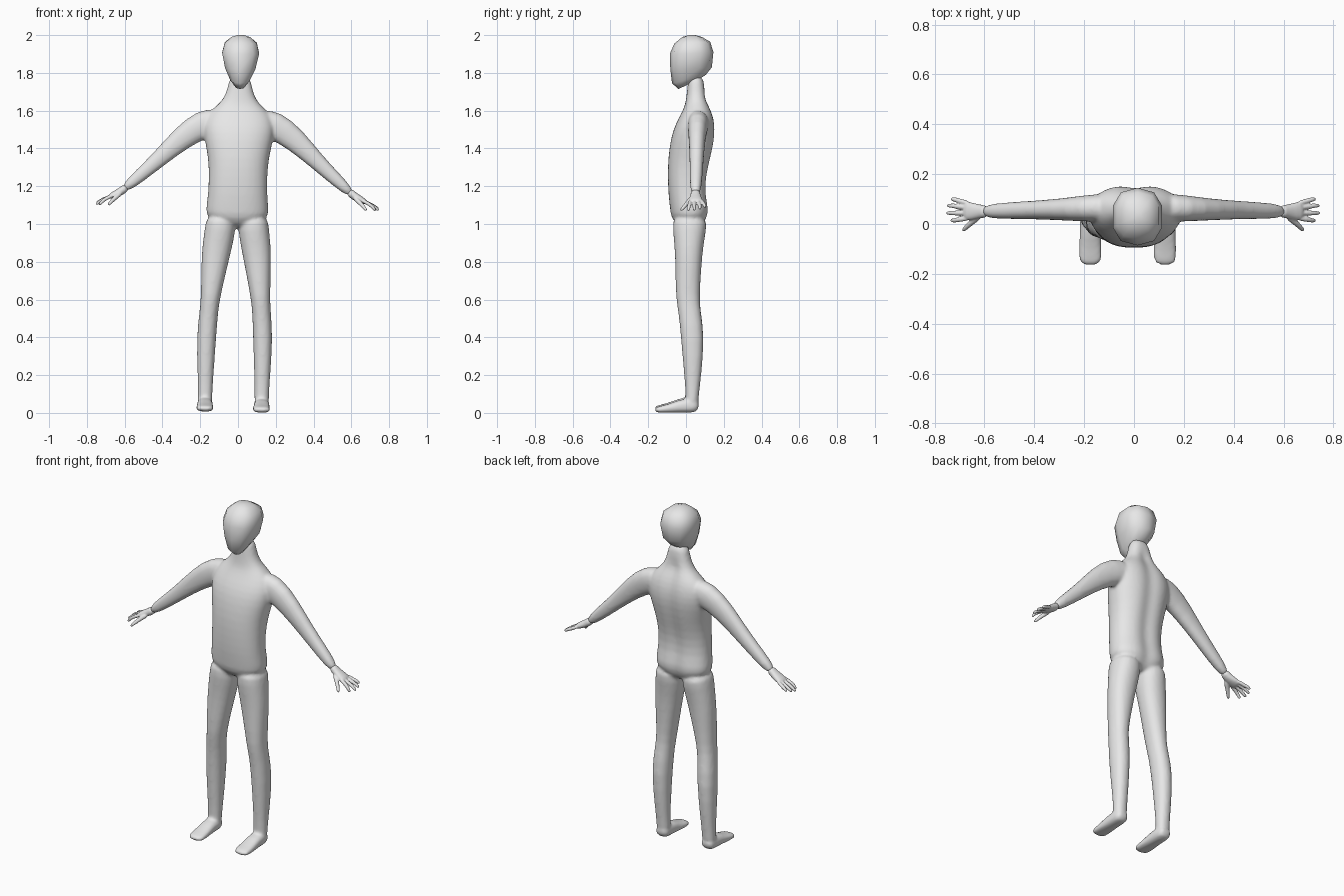
import bpy, bmesh, math
from mathutils import Vector, Matrix

# The whole figure leans very slightly sideways
PIVOT = Matrix.Translation((0, 0, 1.24))
TILT = PIVOT @ Matrix.Rotation(0.021, 4, 'Y') @ PIVOT.inverted()

skin = bpy.data.materials.new("plain grey")
skin.diffuse_color = (0.8, 0.8, 0.8, 1)


def sq(t, n):
    """Point on a rounded-square outline."""
    c, s = math.cos(t), math.sin(t)
    return (math.copysign(abs(c) ** (2 / n), c), math.copysign(abs(s) ** (2 / n), s))


def loft(bm, rings):
    """Skin a list of point rings and close both ends."""
    loops = [[bm.verts.new(p) for p in ring] for ring in rings]
    n = len(loops[0])
    for a, b in zip(loops, loops[1:]):
        for i in range(n):
            j = (i + 1) % n
            bm.faces.new((a[i], a[j], b[j], b[i]))
    bm.faces.new(loops[0][::-1])
    bm.faces.new(loops[-1])


def tube(bm, pts, side=1, hint=(0, 1, 0), n=16, power=2.2):
    """Limb along (x, y, z, radius across, radius along hint)."""
    centres = [Vector((p[0] * side, p[1], p[2])) for p in pts]
    rings = []
    for i, (c, p) in enumerate(zip(centres, pts)):
        d = (centres[min(i + 1, len(pts) - 1)] - centres[max(i - 1, 0)]).normalized()
        v = Vector(hint)
        v = (v - d * v.dot(d)).normalized()
        u = d.cross(v)
        ring = []
        for k in range(n):
            a, b = sq(2 * math.pi * k / n, power)
            ring.append(c + u * a * p[3] + v * b * p[4])
        rings.append(ring)
    loft(bm, rings)


def finish(bm, name, voxel=None, smooth=6):
    bm.transform(TILT)
    bmesh.ops.recalc_face_normals(bm, faces=bm.faces)
    me = bpy.data.meshes.new(name)
    bm.to_mesh(me)
    bm.free()
    me.materials.append(skin)
    me.polygons.foreach_set("use_smooth", [True] * len(me.polygons))
    ob = bpy.data.objects.new(name, me)
    bpy.context.collection.objects.link(ob)
    if voxel:
        # round the lofts, fuse them, then soften the joins
        ob.modifiers.new("round", 'SUBSURF').levels = 1
        ob.modifiers["round"].render_levels = 1
        r = ob.modifiers.new("fuse", 'REMESH')
        r.mode = 'VOXEL'
        r.voxel_size = voxel
        r.use_smooth_shade = True
        s = ob.modifiers.new("soften", 'SMOOTH')
        s.factor = 0.5
        s.iterations = smooth
    return ob


# Torso and neck: height, front y, back y, half width
TORSO = [(0.975, -0.03, 0.07, 0.06), (1.03, -0.08, 0.118, 0.165), (1.08, -0.084, 0.127, 0.166),
         (1.15, -0.093, 0.108, 0.157), (1.25, -0.097, 0.111, 0.154), (1.35, -0.095, 0.136, 0.16),
         (1.45, -0.081, 0.157, 0.183), (1.52, -0.06, 0.159, 0.19), (1.58, -0.028, 0.147, 0.17),
         (1.625, -0.006, 0.127, 0.12), (1.66, 0.0, 0.11, 0.085), (1.72, 0.008, 0.1, 0.064),
         (1.79, 0.012, 0.09, 0.054)]
body = bmesh.new()
rings = []
for z, yf, yb, w in TORSO:
    groove = 0.018 if 1.0 < z < 1.7 else 0.0
    ring = []
    for k in range(32):
        a, b = sq(2 * math.pi * k / 32, 2.3)
        x, y = a * w, (yf + yb) / 2 + b * (yb - yf) / 2
        if b > 0:  # spine hollow
            y -= groove * math.exp(-(x / 0.035) ** 2)
        ring.append((x, y, z))
    rings.append(ring)
loft(body, rings)

LEG = [(0.086, 0.022, 1.05, 0.078, 0.095), (0.088, 0.018, 0.97, 0.083, 0.09),
       (0.103, 0.015, 0.88, 0.08, 0.077), (0.116, 0.013, 0.78, 0.071, 0.07),
       (0.132, 0.008, 0.61, 0.051, 0.064), (0.14, 0.02, 0.53, 0.05, 0.059),
       (0.15, 0.036, 0.4, 0.053, 0.064), (0.15, 0.036, 0.2, 0.043, 0.046),
       (0.15, 0.033, 0.1, 0.038, 0.035), (0.15, 0.031, 0.03, 0.042, 0.036)]
FOOT = [(0.15, 0.067, 0.03, 0.03, 0.02), (0.15, 0.045, 0.041, 0.042, 0.038),
        (0.15, -0.02, 0.041, 0.042, 0.038), (0.15, -0.07, 0.03, 0.045, 0.027),
        (0.15, -0.12, 0.023, 0.048, 0.02), (0.15, -0.15, 0.02, 0.045, 0.016),
        (0.15, -0.165, 0.018, 0.032, 0.011)]
ARM = [(0.09, 0.068, 1.545, 0.07, 0.06), (0.19, 0.063, 1.53, 0.08, 0.055),
       (0.3, 0.058, 1.452, 0.064, 0.044), (0.42, 0.056, 1.335, 0.044, 0.037),
       (0.52, 0.053, 1.245, 0.037, 0.034), (0.61, 0.05, 1.165, 0.024, 0.027)]
for side in (-1, 1):
    tube(body, LEG, side)
    tube(body, FOOT, side, hint=(0, 0, 1), power=2.6)
    tube(body, ARM, side)
finish(body, "body", 0.009, 6)

# Hands: palm, four fingers and thumb
FINGERS = [(0.024, 0.014, 0.733, 1.082), (0.044, 0.044, 0.752, 1.084),
           (0.064, 0.074, 0.75, 1.092), (0.082, 0.1, 0.733, 1.102)]
for side, name in ((-1, "right_hand"), (1, "left_hand")):
    hand = bmesh.new()
    tube(hand, [(0.585, 0.05, 1.187, 0.022, 0.025), (0.615, 0.05, 1.161, 0.022, 0.027),
                (0.65, 0.051, 1.143, 0.019, 0.037), (0.685, 0.053, 1.127, 0.013, 0.038)], side)
    for y0, y1, x, z in FINGERS:
        tube(hand, [(0.655, y0, 1.14, 0.011, 0.011), (0.695, (y0 + y1) / 2, 1.122, 0.011, 0.011),
                    (0.722 + (x - 0.74) / 2, y1, (z + 1.122) / 2 + 0.002, 0.01, 0.01),
                    (x, y1, z, 0.008, 0.008)], side, n=8)
    tube(hand, [(0.615, 0.035, 1.155, 0.016, 0.014), (0.645, 0.01, 1.128, 0.013, 0.013),
                (0.668, -0.01, 1.105, 0.011, 0.011), (0.686, -0.03, 1.083, 0.008, 0.008)],
         side, hint=(1, 0, 1), n=8)
    finish(hand, name, 0.004, 3)

# Head: faceted rings, front z, back z, front y, back y, half width
HEAD = [(1.715, 1.77, -0.04, 0.075, 0.03), (1.745, 1.79, -0.074, 0.105, 0.052),
        (1.82, 1.83, -0.083, 0.137, 0.082), (1.90, 1.91, -0.086, 0.145, 0.1),
        (1.955, 1.965, -0.062, 0.128, 0.086), (1.99, 1.99, -0.02, 0.085, 0.05),
        (2.0, 2.0, 0.015, 0.05, 0.018)]
head = bmesh.new()
rings = []
for zf, zb, yf, yb, w in HEAD:
    ring = []
    for k in range(10):
        a, b = sq(2 * math.pi * (k + 0.5) / 10, 2.5)
        f = (b + 1) / 2
        ring.append((a * w * 1.02, yf + (yb - yf) * f, zf + (zb - zf) * f))
    rings.append(ring)
loft(head, rings)
finish(head, "head")
